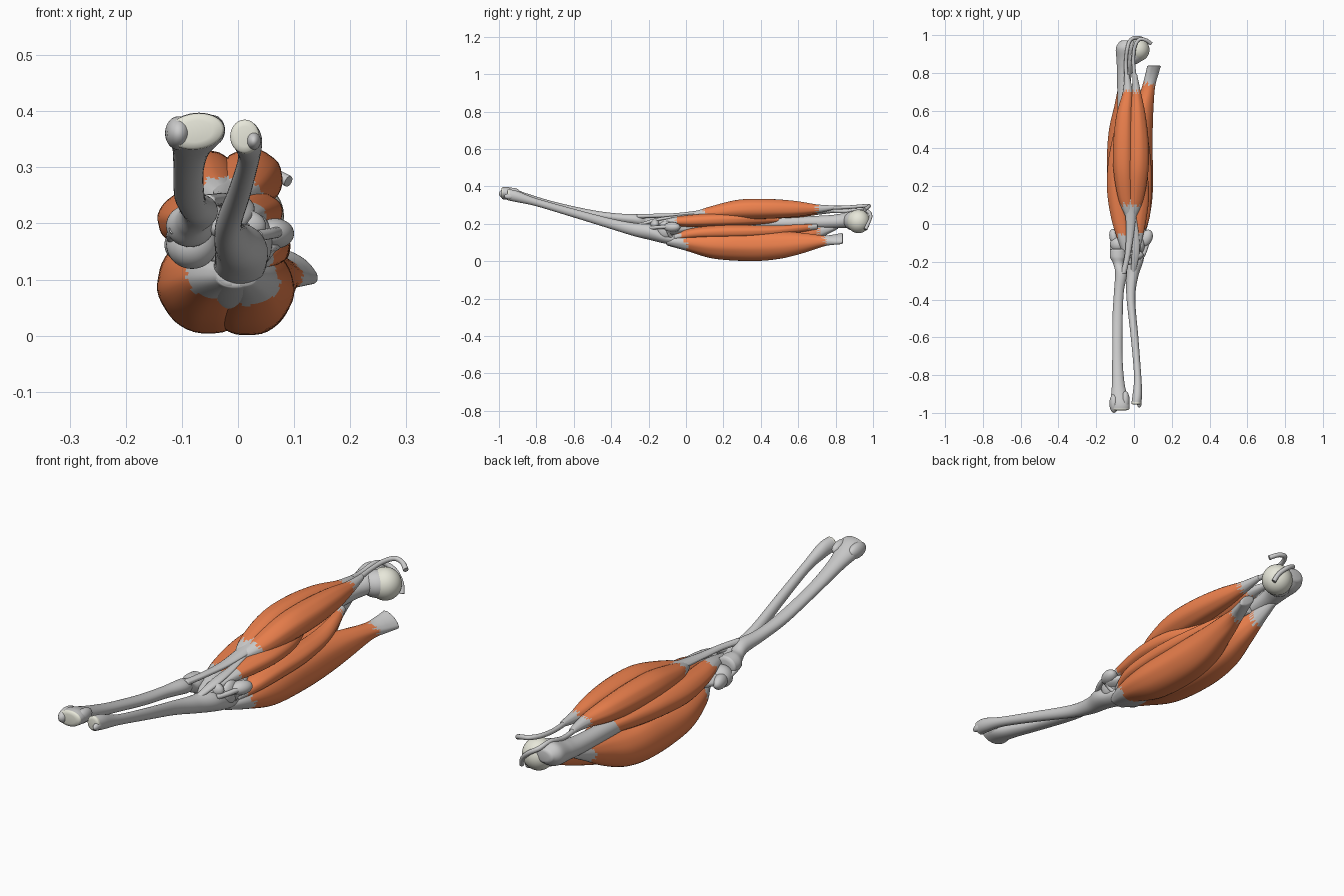
import bpy, bmesh, math, random

random.seed(4)


def material(name, rgb):
    m = bpy.data.materials.new(name)
    m.diffuse_color = (*rgb, 1)
    return m


MUSCLE = material("muscle", (0.85, 0.22, 0.075))
CARTILAGE = material("cartilage", (0.80, 0.80, 0.70))


def spline(pts, steps):
    """Catmull-Rom through tuples of any length."""
    p = [pts[0]] + list(pts) + [pts[-1]]
    out = []
    for i in range(1, len(p) - 2):
        for s in range(steps):
            t = s / steps
            out.append([0.5 * (2 * b + (c - a) * t + (2 * a - 5 * b + 4 * c - d) * t * t
                               + (3 * b - a - 3 * c + d) * t ** 3)
                        for a, b, c, d in zip(*p[i - 1:i + 3])])
    return out + [list(pts[-1])]


def loft(name, stations, mat=None, band=(0, 0), ridge=0.0, jag=0.0, n=36, steps=9):
    """Elliptical rings (x, y, z, rx, rz[, tilt]) along y; faces with y inside band get mat."""
    rings = spline([(*s, 0)[:6] for s in stations], steps)
    for end, nxt in ((0, 1), (-1, -2)):          # rounded ends
        x, y, z, rx, rz, tilt = rings[end]
        s = math.copysign(min(rx, rz), y - rings[nxt][1])
        caps = [[x, y + s * 0.14, z, rx * 0.9, rz * 0.9, tilt],
                [x, y + s * 0.22, z, rx * 0.6, rz * 0.6, tilt]]
        rings = caps[::-1] + rings if end == 0 else rings + caps
    bm = bmesh.new()
    ph = random.uniform(0, 6)
    loops = []
    for x, y, z, rx, rz, tilt in rings:
        loop = []
        for i in range(n):
            a = 2 * math.pi * i / n
            w = 1 + ridge * (math.sin(7 * a + ph + 3 * y) + 0.5 * math.sin(11 * a - ph - 4 * y))
            u, v = rx * w * math.cos(a), rz * w * math.sin(a)
            c, s = math.cos(tilt), math.sin(tilt)
            loop.append(bm.verts.new((x + u * c - v * s, y, z + u * s + v * c)))
        loops.append(loop)
    shift = [(random.uniform(-jag, jag), random.uniform(-jag, jag)) for _ in range(n)]
    for l0, l1 in zip(loops, loops[1:]):
        for i in range(n):
            j = (i + 1) % n
            f = bm.faces.new((l0[i], l0[j], l1[j], l1[i]))
            y = f.calc_center_median().y
            if mat and band[0] + shift[i][0] < y < band[1] + shift[i][1]:
                f.material_index = 1
    for l, y in ((loops[0], rings[0][1]), (loops[-1], rings[-1][1])):
        f = bm.faces.new(l)
        f.material_index = int(bool(mat) and band[0] < y < band[1])
    bmesh.ops.recalc_face_normals(bm, faces=bm.faces)
    finish(name, bm, [None, mat] if mat else [])


def finish(name, bm, mats):
    me = bpy.data.meshes.new(name)
    bm.to_mesh(me)
    bm.free()
    for m in mats:
        me.materials.append(m)
    me.shade_smooth()
    ob = bpy.data.objects.new(name, me)
    bpy.context.collection.objects.link(ob)
    return ob


def ellipsoid(name, loc, size, mat=None, rot=0.0):
    bm = bmesh.new()
    bmesh.ops.create_uvsphere(bm, u_segments=32, v_segments=20, radius=1)
    ob = finish(name, bm, [mat] if mat else [])
    ob.location, ob.scale, ob.rotation_euler = loc, size, (0, 0, rot)


def cord(name, pts, radius):
    """Round tendon or ligament through (x, y, z, relative radius) points."""
    cu = bpy.data.curves.new(name, 'CURVE')
    cu.dimensions = '3D'
    cu.bevel_depth, cu.bevel_resolution, cu.use_fill_caps = radius, 4, True
    samples = spline(pts, 8)
    sp = cu.splines.new('POLY')
    sp.points.add(len(samples) - 1)
    for p, (x, y, z, r) in zip(sp.points, samples):
        p.co, p.radius = (x, y, z, 1), r
    sp.use_smooth = True
    bpy.context.collection.objects.link(bpy.data.objects.new(name, cu))


# Upper arm bone: shaft, ball head, elbow condyles
loft("humerus", [(-.035, .965, .235, .042, .03), (-.042, .93, .232, .054, .048),
                 (-.042, .86, .22, .05, .042), (-.053, .75, .21, .036, .035),
                 (-.053, .4, .2, .033, .033), (-.04, .15, .18, .036, .03),
                 (-.03, .02, .17, .06, .025), (-.02, -.06, .165, .098, .028),
                 (-.02, -.1, .165, .092, .034)])
ellipsoid("humerus_neck", (-.003, .9, .216), (.066, .055, .053), rot=.5)
ellipsoid("humerus_head", (.02, .922, .213), (.062, .062, .063), CARTILAGE)
ellipsoid("capitulum", (-.082, -.108, .163), (.046, .045, .044))
ellipsoid("trochlea_outer", (-.01, -.105, .165), (.03, .042, .042))
ellipsoid("trochlea_inner", (.035, -.105, .168), (.026, .048, .048))
ellipsoid("medial_epicondyle", (.066, -.075, .182), (.031, .047, .027), rot=-.4)
ellipsoid("lateral_epicondyle", (-.106, -.07, .162), (.024, .045, .028), rot=.2)

# Forearm bones
loft("radius", [(-.085, -.14, .195, .042, .037), (-.085, -.175, .197, .042, .037),
                (-.082, -.21, .205, .028, .027), (-.068, -.26, .222, .032, .029),
                (-.08, -.36, .232, .026, .023), (-.087, -.5, .252, .027, .021),
                (-.088, -.7, .296, .027, .021), (-.083, -.85, .335, .034, .027),
                (-.075, -.94, .36, .05, .034, .1), (-.075, -.98, .364, .051, .032, .12)],
     CARTILAGE, (-2, -.978))
ellipsoid("radius_styloid", (-.106, -.95, .361), (.024, .05, .03))
ellipsoid("radius_dorsal_ridge", (-.045, -.935, .366), (.022, .05, .027))
loft("ulna", [(0, .01, .115, .034, .026), (0, -.04, .117, .044, .034),
              (.005, -.12, .13, .046, .034), (.005, -.19, .155, .046, .042),
              (-.01, -.28, .17, .032, .035), (-.016, -.4, .2, .023, .028),
              (.003, -.6, .257, .02, .023), (.019, -.8, .315, .019, .021),
              (.018, -.9, .345, .025, .03), (.012, -.95, .355, .026, .03)],
     CARTILAGE, (-2, -.945))
ellipsoid("ulna_styloid", (.028, -.942, .347), (.013, .03, .016))
ellipsoid("coronoid_process", (.01, -.165, .195), (.04, .025, .03))

# Biceps: two heads on the front, tendons running to shoulder and forearm
loft("biceps_short_head", [(-.01, .03, .245, .018, .014), (.008, .13, .258, .042, .034),
                           (.02, .28, .276, .056, .052), (.022, .43, .28, .056, .053),
                           (.018, .58, .28, .043, .043), (.012, .7, .28, .024, .024),
                           (.005, .79, .287, .012, .011)],
     MUSCLE, (.1, .7), .012, .012)
loft("biceps_long_head", [(-.022, .03, .245, .018, .014), (-.04, .13, .256, .042, .034),
                          (-.052, .28, .271, .056, .052), (-.053, .43, .276, .056, .053),
                          (-.047, .58, .275, .045, .043), (-.033, .7, .272, .026, .024),
                          (-.038, .79, .27, .013, .011)],
     MUSCLE, (.1, .7), .012, .012)
loft("biceps_distal_tendon", [(-.015, .13, .272, .024, .014), (-.016, .06, .257, .028, .014),
                              (-.022, -.06, .246, .02, .011), (-.035, -.17, .243, .015, .011),
                              (-.055, -.26, .24, .015, .012)], ridge=.02)
cord("short_head_tendon", [(.008, .74, .285, 1.2), (-.003, .85, .288, 1), (.002, .93, .294, 1),
                           (.025, .975, .297, 1), (.06, .975, .29, 1), (.09, .955, .275, 1.1)], .0095)
cord("long_head_tendon", [(-.038, .74, .272, 1.2), (-.043, .85, .267, 1), (-.035, .93, .279, 1),
                          (-.018, .975, .264, 1), (.02, .987, .24, 1), (.055, .975, .205, 1),
                          (.07, .96, .17, 1)], .0095)
loft("biceps_aponeurosis", [(0, .06, .25, .008, .006), (.01, -.06, .236, .016, .008),
                            (.008, -.16, .22, .02, .01), (-.005, -.26, .19, .012, .01)])

# Brachialis: two lobes beneath the biceps, ending on the ulna
loft("brachialis_lateral", [(-.02, -.21, .185, .018, .016), (-.045, -.1, .205, .035, .024),
                            (-.07, .02, .205, .048, .036), (-.088, .17, .205, .054, .047),
                            (-.086, .32, .21, .052, .047), (-.075, .45, .21, .04, .04),
                            (-.06, .58, .21, .022, .025)],
     MUSCLE, (-.06, .62), .012, .012)
loft("brachialis_medial", [(0, -.21, .185, .018, .016), (.01, -.1, .21, .03, .02),
                           (.02, .02, .215, .045, .032), (.03, .15, .22, .05, .036),
                           (.02, .28, .222, .047, .034), (-.008, .4, .222, .032, .024),
                           (-.04, .5, .22, .012, .01)],
     MUSCLE, (-.05, .6), .012, .012)

# Triceps: three heads on the back, joining on the elbow point
loft("triceps_lateral_head", [(-.012, -.1, .108, .028, .022), (-.038, 0, .107, .057, .045),
                              (-.053, .15, .096, .085, .076), (-.053, .35, .093, .09, .09),
                              (-.05, .5, .1, .082, .08), (-.05, .62, .128, .055, .06),
                              (-.055, .72, .16, .03, .036), (-.055, .81, .188, .016, .016)],
     MUSCLE, (-.01, .71), .008, .015, n=44)
loft("triceps_long_head", [(.01, -.1, .108, .028, .022), (.022, 0, .1, .052, .044),
                           (.018, .15, .087, .08, .074), (.018, .35, .083, .081, .083),
                           (.032, .5, .087, .067, .075), (.057, .63, .097, .047, .053),
                           (.078, .73, .108, .035, .03, -.3), (.094, .79, .115, .038, .022, -.55),
                           (.106, .835, .122, .043, .019, -.65)],
     MUSCLE, (0, .74), .008, .015, n=44)
loft("triceps_medial_head", [(.02, -.06, .13, .03, .02), (.04, .04, .148, .044, .03),
                             (.045, .18, .156, .048, .036), (.045, .32, .158, .046, .035),
                             (.032, .48, .163, .038, .028), (.01, .6, .175, .026, .022),
                             (-.02, .7, .185, .016, .014)],
     MUSCLE, (-.03, .66), .012, .015)
loft("triceps_tendon", [(-.005, -.1, .102, .034, .018), (-.008, -.03, .087, .044, .022),
                        (-.012, .04, .068, .034, .018), (-.014, .1, .055, .014, .01)])

# Elbow ligaments
cord("inner_ligament_front", [(.074, -.09, .185, 1), (.058, -.145, .182, 1), (.035, -.19, .178, 1)], .01)
cord("inner_ligament_back", [(.068, -.085, .17, 1), (.052, -.09, .145, .9), (.03, -.07, .12, 1)], .01)
cord("outer_ligament", [(-.114, -.085, .165, 1), (-.119, -.14, .178, .9), (-.113, -.185, .19, 1)], .01)
